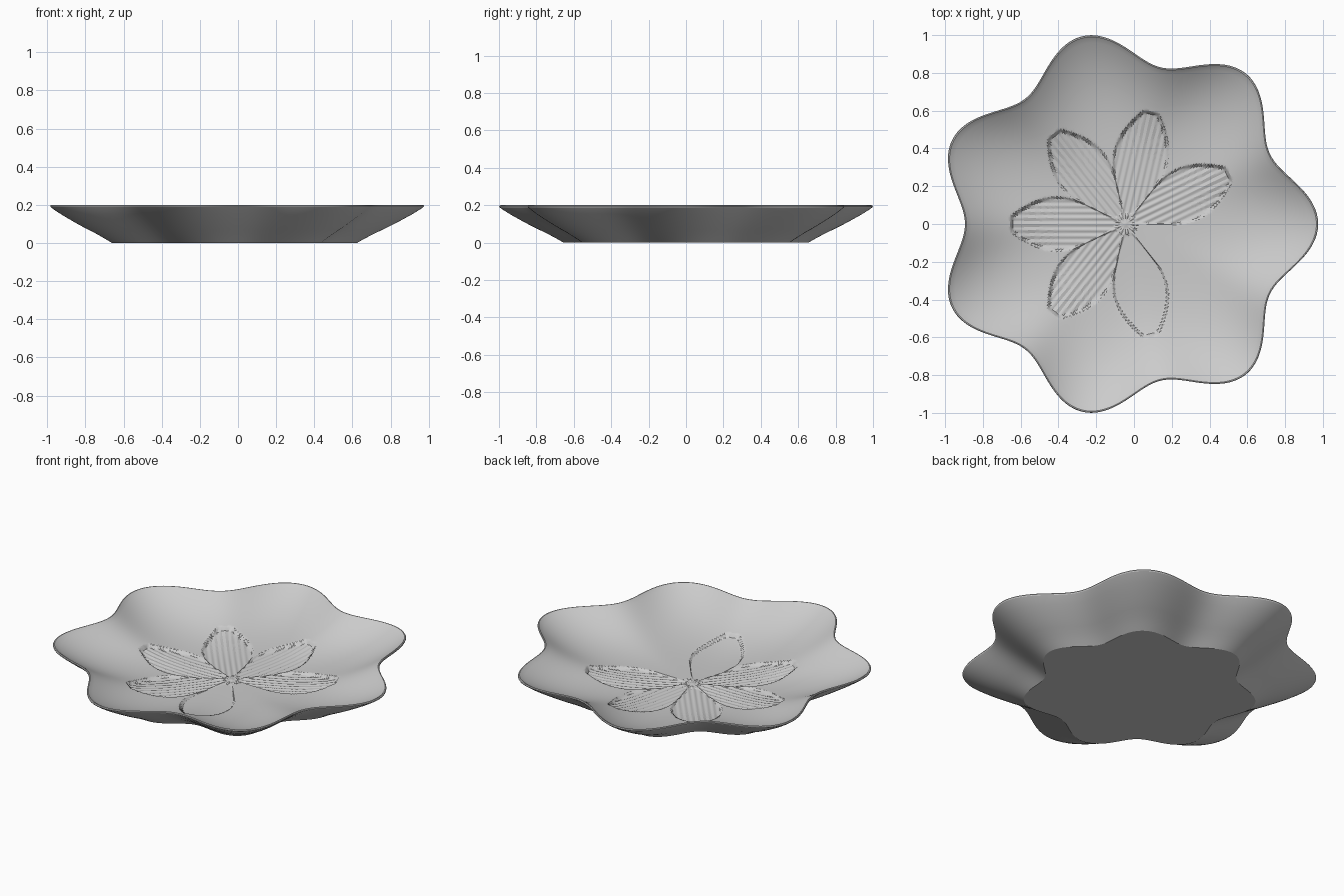
import bpy, bmesh, math

cube = bpy.data.objects.get("Cube")
if cube:
    bpy.data.objects.remove(cube, do_unlink=True)

LOBES = 7
SIDES = 392
CENTRE_X = -0.045
STEP = math.tau / LOBES


def rim_radius(a):
    return 0.935 + 0.085 * math.cos(LOBES * a)


def smooth(x):
    x = max(0.0, min(1.0, x))
    return x * x * (3 - 2 * x)


def carving(r, a):
    """Height change of the flower pressed into the dish floor."""
    # round flower heart with a ring of beads
    if r < 0.06:
        bead = max(0.0, math.cos(9 * a)) * math.exp(-((r - 0.042) / 0.012) ** 2)
        return 0.006 * bead + 0.005 * math.exp(-(r / 0.014) ** 2) - 0.004
    if r > 0.62:
        return 0.0
    # nearest petal axis; petals point to the rim's valleys, one is left out
    k = math.floor((a % math.tau) / STEP)
    if k == LOBES - 1:
        return 0.0
    off = a % math.tau - (k + 0.5) * STEP
    along, across = r * math.cos(off), r * math.sin(off)
    half = 0.145 * math.sin(math.pi * min(1.0, (along / 0.66) ** 1.15))
    inside = smooth((half - abs(across)) / 0.012) * smooth((0.61 - along) / 0.015)
    ribs = 0.0 if k == LOBES - 2 else 0.0022 * math.cos(math.tau * across / 0.032)
    return inside * (ribs - 0.005 - 0.013 * along / 0.6)


def inner_height(s, a):
    return 0.042 + 0.153 * (s / 0.985) ** 3.7 + carving(s * rim_radius(a), a)


# each ring: scale of the rim outline and a height rule
rings = []
for s, z in ((0.655, 0), (0.69, 0.02), (0.74, 0.047), (0.79, 0.071), (0.84, 0.096),
             (0.89, 0.123), (0.94, 0.151), (0.98, 0.176), (0.997, 0.188),
             (1.0, 0.194), (0.997, 0.199), (0.991, 0.2)):
    rings.append((s, lambda s, a, z=z: z))
scales = [0.985, 0.96, 0.93, 0.9, 0.87, 0.84, 0.81, 0.78, 0.75]
scales += [0.74 - 0.01 * i for i in range(74)]
rings += [(s, inner_height) for s in scales]

# dish body
bm = bmesh.new()
angles = [math.tau * i / SIDES for i in range(SIDES)]
loops = []
for s, height in rings:
    loops.append([bm.verts.new((s * rim_radius(a) * math.cos(a),
                                s * rim_radius(a) * math.sin(a),
                                height(s, a))) for a in angles])
for low, high in zip(loops, loops[1:]):
    for i in range(SIDES):
        j = (i + 1) % SIDES
        bm.faces.new((low[i], low[j], high[j], high[i]))

# flat underside and middle of the floor
base = bm.verts.new((0, 0, 0))
heart = bm.verts.new((0, 0, 0.043))
for i in range(SIDES):
    j = (i + 1) % SIDES
    bm.faces.new((base, loops[0][j], loops[0][i]))
    bm.faces.new((heart, loops[-1][i], loops[-1][j]))
bmesh.ops.recalc_face_normals(bm, faces=bm.faces)

mesh = bpy.data.meshes.new("lobed_dish")
bm.to_mesh(mesh)
bm.free()
dish = bpy.data.objects.new("lobed_dish", mesh)
dish.location.x = CENTRE_X
bpy.context.collection.objects.link(dish)

# plain grey material
grey = bpy.data.materials.new("light_grey")
grey.use_nodes = True
colour = (0.6, 0.6, 0.6, 1)
grey.diffuse_color = colour
grey.node_tree.nodes["Principled BSDF"].inputs["Base Color"].default_value = colour
mesh.materials.append(grey)

# smooth shading with a crisp foot edge
bpy.ops.object.select_all(action="DESELECT")
dish.select_set(True)
bpy.context.view_layer.objects.active = dish
bpy.ops.object.shade_smooth_by_angle(angle=math.radians(25))
